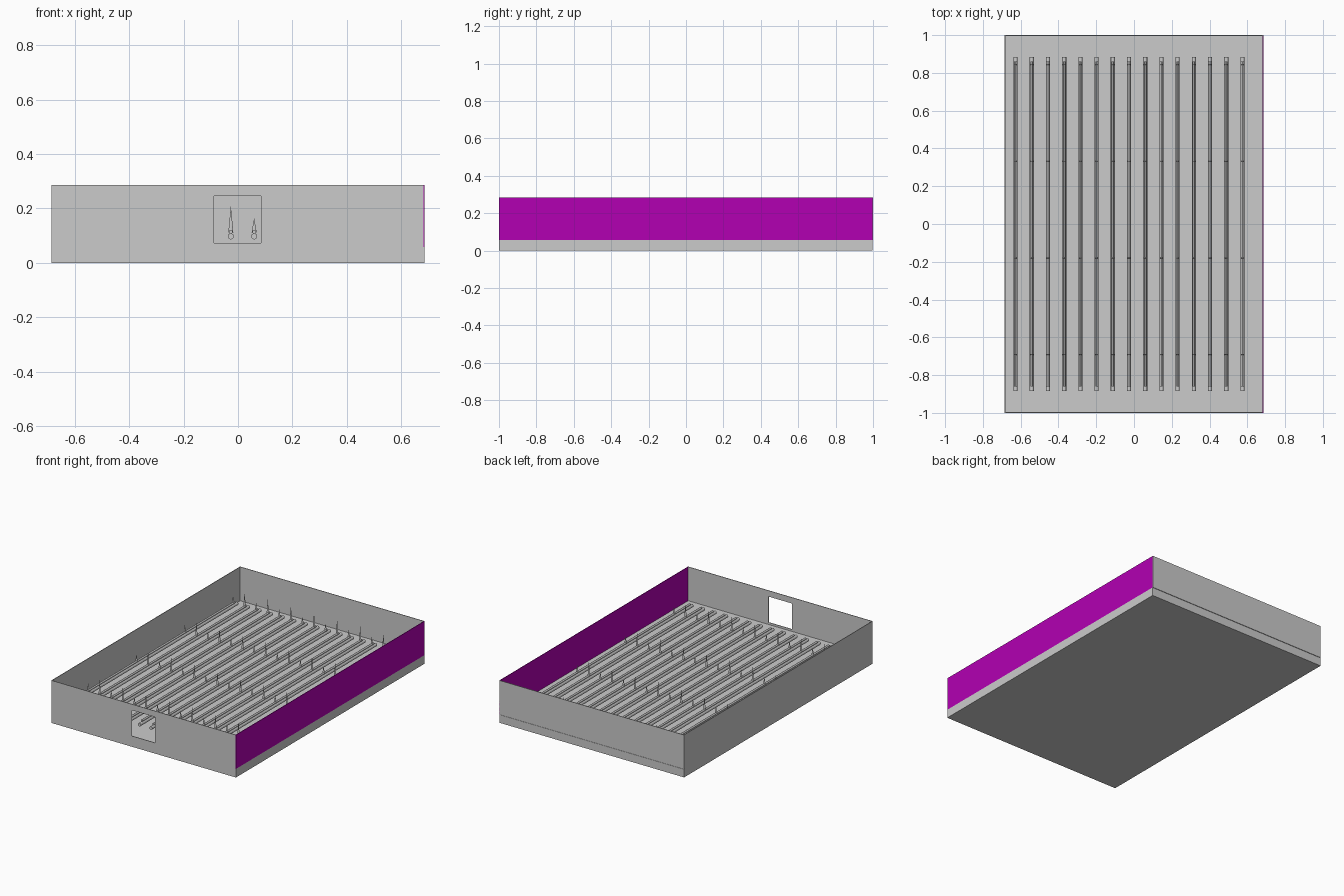
import bpy, math

if "Cube" in bpy.data.objects:
    bpy.data.objects.remove(bpy.data.objects["Cube"])

W, L, H = 0.685, 1.0, 0.285      # half width, half length, height
FLOOR, T = 0.058, 0.004          # slab top, wall thickness


def box(name, lo, hi):
    bpy.ops.mesh.primitive_cube_add(size=1, location=[(a + b) / 2 for a, b in zip(lo, hi)])
    ob = bpy.context.object
    ob.name = name
    ob.scale = [b - a for a, b in zip(lo, hi)]
    bpy.ops.object.transform_apply(location=False, rotation=False, scale=True)
    return ob


def rod(name, x, z, r, half, sides):
    bpy.ops.mesh.primitive_cylinder_add(vertices=sides, radius=r, depth=2 * half,
                                        location=(x, 0, z), rotation=(math.pi / 2, 0, 0))
    ob = bpy.context.object
    ob.name = name
    bpy.ops.object.shade_smooth_by_angle()
    return ob


# base slab and walls
box("base_slab", (-W, -L, 0), (W, L - T, FLOOR))
box("back_wall", (-W, L - T, FLOOR), (W, L, H))
box("back_skirt", (-W, L - T, 0), (W, L - 0.002, FLOOR - 0.004))
box("left_wall", (-W, -L, FLOOR), (-W + T, L - T, H))
right = box("right_panel", (W - T, -L, FLOOR), (W, L, H))
mat = bpy.data.materials.new("magenta")
mat.diffuse_color = (0.45, 0.0, 0.45, 1)
mat.use_nodes = True
mat.node_tree.nodes["Principled BSDF"].inputs["Base Color"].default_value = mat.diffuse_color
right.data.materials.append(mat)

# front wall around the square window
x0, x1, z0, z1 = -0.088, 0.085, 0.072, 0.245
box("front_wall_left", (-W + T, -L, FLOOR), (x0, -L + T, H))
box("front_wall_right", (x1, -L, FLOOR), (W - T, -L + T, H))
box("front_wall_sill", (x0, -L, FLOOR), (x1, -L + T, z0))
box("front_wall_lintel", (x0, -L, z1), (x1, -L + T, H))

# fifteen rows of pipes with thin pointed spikes
for i in range(15):
    x = -0.627 + i * 0.0858
    rod("main_pipe", x, 0.097, 0.011, 0.885, 16)
    rod("upper_pipe", x, 0.114, 0.007, 0.86, 12)
    tip = 0.21 if i % 2 else 0.165
    for y in (-0.692, -0.18, 0.332, 0.843):
        base = 0.112
        bpy.ops.mesh.primitive_cone_add(vertices=8, radius1=0.009, radius2=0,
                                        depth=tip - base, location=(x, y, (tip + base) / 2))
        spike = bpy.context.object
        spike.name = "spike"
        spike.scale.y = 0.3
